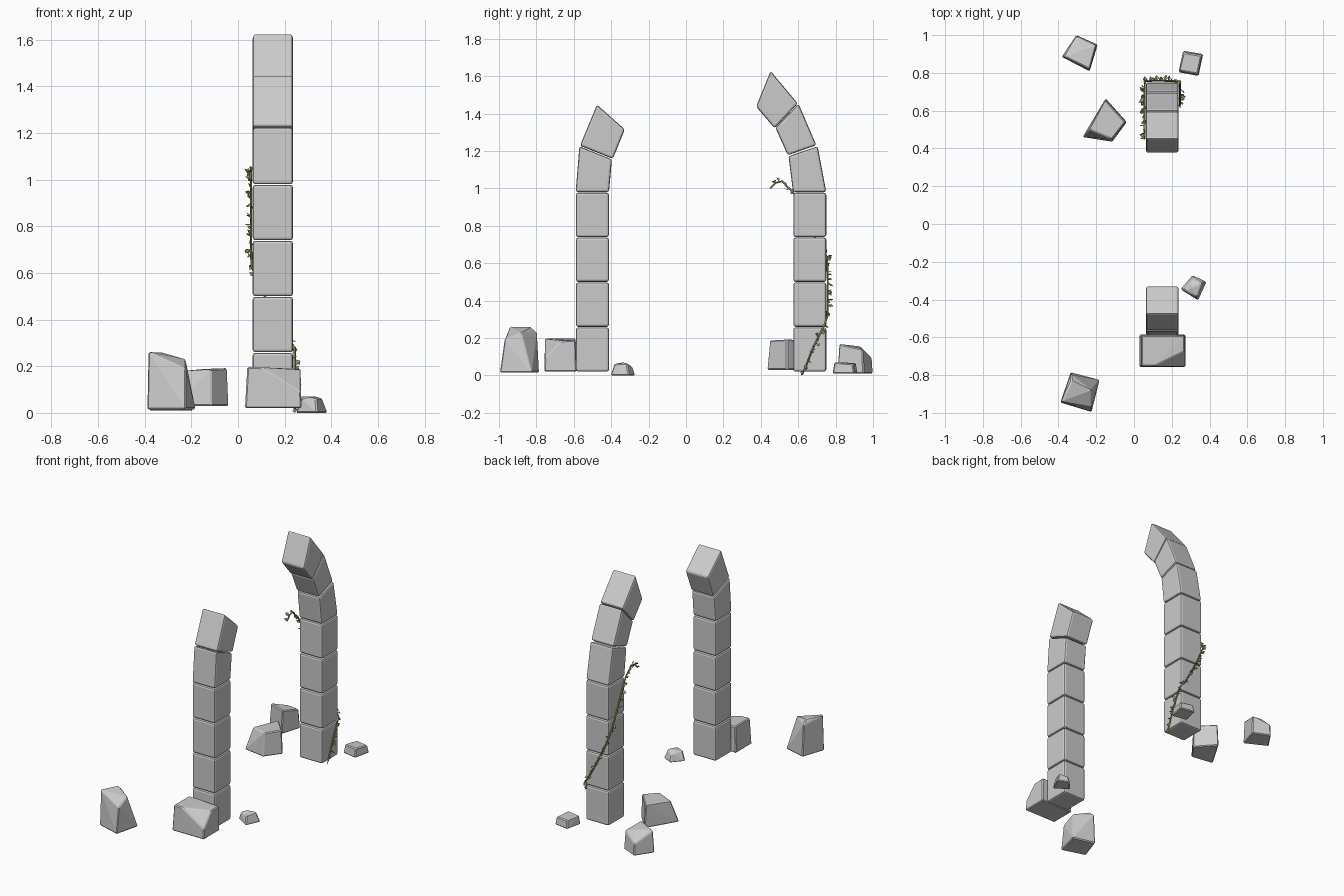
import bpy, bmesh, random
from mathutils import Vector

if "Cube" in bpy.data.objects:
    bpy.data.objects.remove(bpy.data.objects["Cube"])

random.seed(4)


def hull(name, points, bevel, segments):
    """Convex stone through the given points, with softened edges."""
    bm = bmesh.new()
    for p in points:
        bm.verts.new(p)
    res = bmesh.ops.convex_hull(bm, input=bm.verts[:])
    loose = [v for v in bm.verts if not v.link_faces]
    bmesh.ops.delete(bm, geom=loose, context='VERTS')
    bmesh.ops.dissolve_limit(bm, angle_limit=0.05, verts=bm.verts[:], edges=bm.edges[:])
    bmesh.ops.recalc_face_normals(bm, faces=bm.faces[:])
    me = bpy.data.meshes.new(name)
    bm.to_mesh(me)
    bm.free()
    ob = bpy.data.objects.new(name, me)
    bpy.context.collection.objects.link(ob)
    mod = ob.modifiers.new("soft_edges", 'BEVEL')
    mod.width = bevel
    mod.segments = segments
    mod.limit_method = 'ANGLE'
    return ob


def block(name, side):
    """Arch stone: side profile (y, z) extruded across the pillar depth."""
    hull(name, [(x, y, z) for x in (0.063, 0.236) for y, z in side], 0.012, 2)


# Straight pillar stones
for label, y0, y1 in (("front", -0.588, -0.412), ("back", 0.574, 0.75)):
    for i in range(4):
        z0 = 0.02 + i * 0.24
        block(f"{label}_pillar_block_{i + 1}",
              [(y0, z0), (y1, z0), (y1, z0 + 0.237), (y0, z0 + 0.237)])

# Curved broken arch stones
front_arch = [
    [(-0.59, 0.98), (-0.412, 0.98), (-0.396, 1.155), (-0.57, 1.225)],
    [(-0.567, 1.228), (-0.391, 1.158), (-0.327, 1.315), (-0.476, 1.448)]]
back_arch = [
    [(0.572, 0.98), (0.75, 0.98), (0.704, 1.225), (0.548, 1.172)],
    [(0.544, 1.177), (0.697, 1.231), (0.602, 1.452), (0.478, 1.324)],
    [(0.474, 1.321), (0.598, 1.453), (0.452, 1.628), (0.375, 1.437)]]
for label, stones in (("front", front_arch), ("back", back_arch)):
    for i, side in enumerate(stones):
        block(f"{label}_arch_block_{i + 1}", side)

# Fallen rubble: base height, base corners, upper corners
rubble = {
    "rubble_tall": (0.015, [(-.335, -.785), (-.182, -.825), (-.225, -.995), (-.39, -.945)],
                    [(-.385, -.94, .262), (-.335, -.795, .23), (-.33, -.83, .26),
                     (-.225, -.88, .23), (-.225, -.97, .19)]),
    "rubble_block": (0.02, [(.03, -.585), (.272, -.585), (.272, -.758), (.03, -.758)],
                     [(.04, -.59, .197), (.268, -.59, .188), (.268, -.67, .185),
                      (.10, -.753, .195), (.04, -.753, .197), (.27, -.755, .09)]),
    "rubble_chip": (0.0, [(.31, -.27), (.385, -.305), (.34, -.405), (.245, -.345)],
                    [(.27, -.355, .06), (.30, -.335, .07), (.36, -.315, .065),
                     (.335, -.385, .06), (.31, -.285, .045)]),
    "rubble_wedge": (0.03, [(-.15, .665), (-.038, .54), (-.115, .435), (-.272, .46)],
                     [(-.15, .655, .188), (-.045, .54, .192), (-.115, .45, .187),
                      (-.235, .50, .18)]),
    "rubble_corner": (0.01, [(-.305, 1.0), (-.192, .95), (-.235, .808), (-.383, .885)],
                      [(-.235, .818, .168), (-.37, .885, .16), (-.305, .995, .09),
                       (-.275, .93, .155), (-.2, .945, .14)]),
    "rubble_slab": (0.01, [(.26, .918), (.367, .90), (.342, .783), (.235, .803)],
                    [(.268, .908, .066), (.358, .893, .062), (.337, .793, .07),
                     (.243, .81, .07)]),
}
for name, (z, base, top) in rubble.items():
    hull(name, [(x, y, z) for x, y in base] + top, 0.006, 1)

# Vine stem winding around the back pillar
path = [Vector(p) for p in (
    (.243, .63, .02), (.243, .68, .15), (.243, .745, .28), (.21, .757, .32),
    (.15, .758, .43), (.10, .758, .53), (.058, .755, .63), (.056, .71, .70),
    (.056, .66, .80), (.056, .61, .91), (.056, .57, .985), (.056, .54, 1.01),
    (.055, .515, 1.038), (.055, .48, 1.03), (.055, .45, 1.0))]
curve = bpy.data.curves.new("vine_stem", 'CURVE')
curve.dimensions = '3D'
curve.bevel_depth = 0.005
curve.bevel_resolution = 1
curve.use_fill_caps = True
spline = curve.splines.new('POLY')
spline.points.add(len(path) - 1)
for pt, p in zip(spline.points, path):
    pt.co = (*p, 1)
stem = bpy.data.objects.new("vine_stem", curve)
bpy.context.collection.objects.link(stem)

# Vine leaves: small folded kites growing outward from the stem
bm = bmesh.new()
for a, b in zip(path, path[1:]):
    count = max(1, round((b - a).length / 0.022))
    for k in range(count):
        root = a.lerp(b, (k + random.random()) / count)
        out = Vector((root.x - 0.15, root.y - 0.66, 0)).normalized()
        rnd = Vector([random.uniform(-1, 1) for _ in range(3)])
        d = (out * 0.7 + rnd * 0.8).normalized()
        if d.dot(out) < 0.1:
            d = (d + out * 0.8).normalized()
        side = d.cross(Vector([random.uniform(-1, 1) for _ in range(3)])).normalized()
        up = side.cross(d) * 0.004
        size = random.uniform(0.024, 0.034)
        tip, mid = root + d * size, root + d * size * 0.5
        v = [bm.verts.new(p) for p in (
            root, mid + side * size * 0.38 + up, tip, mid - side * size * 0.38 + up)]
        bm.faces.new((v[0], v[1], v[2]))
        bm.faces.new((v[0], v[2], v[3]))
me = bpy.data.meshes.new("vine_leaves")
bm.to_mesh(me)
bm.free()
leaves = bpy.data.objects.new("vine_leaves", me)
bpy.context.collection.objects.link(leaves)

for ob, name, col in ((stem, "stem_green", (0.30, 0.31, 0.11, 1)),
                      (leaves, "leaf_green", (0.40, 0.43, 0.19, 1))):
    mat = bpy.data.materials.new(name)
    mat.diffuse_color = col
    mat.use_nodes = True
    mat.node_tree.nodes["Principled BSDF"].inputs["Base Color"].default_value = mat.diffuse_color
    ob.data.materials.append(mat)
